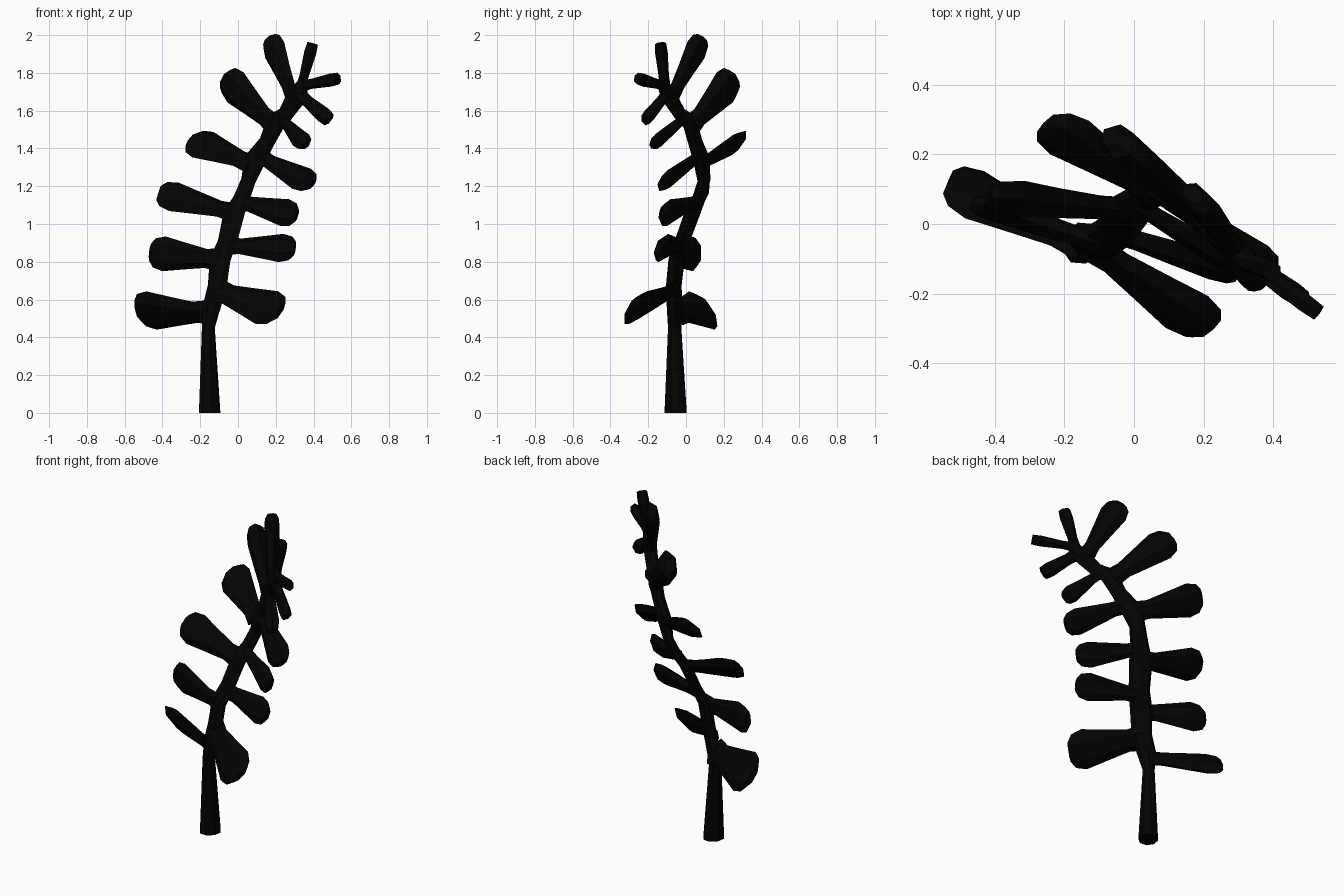
import bpy, bmesh, math
from mathutils import Vector

mat = bpy.data.materials.new("black")
mat.diffuse_color = (0.001, 0.001, 0.001, 1)


def loft(name, rings, sides):
    """Skin elliptical rings: (centre, wide half-axis, thin half-axis)."""
    bm = bmesh.new()
    loops = []
    for c, u, v in rings:
        loops.append([bm.verts.new(c + u * math.cos(a) + v * math.sin(a))
                      for a in (2 * math.pi * i / sides for i in range(sides))])
    for a, b in zip(loops, loops[1:]):
        for i in range(sides):
            j = (i + 1) % sides
            bm.faces.new((a[i], a[j], b[j], b[i]))
    bm.faces.new(loops[0][::-1])
    bm.faces.new(loops[-1])
    bmesh.ops.recalc_face_normals(bm, faces=bm.faces)
    me = bpy.data.meshes.new(name)
    bm.to_mesh(me)
    bm.free()
    me.materials.append(mat)
    ob = bpy.data.objects.new(name, me)
    bpy.context.collection.objects.link(ob)
    return ob


def square_to(vec, axis):
    return (vec - axis * vec.dot(axis)).normalized()


def leaf(name, base, tip, across, width, profile, thick):
    base, tip = Vector(base), Vector(tip)
    axis = (tip - base).normalized()
    u = square_to(Vector(across), axis)
    v = axis.cross(u)
    loft(name, [(base.lerp(tip, t), u * width / 2 * w, v * thick * h)
                for t, w, h in profile], 6)


# stem: x, y, z, half width, half thickness
stem = [(-0.15, -0.055, 0, .056, .064), (-0.157, -0.06, .45, .034, .038),
        (-0.14, -0.06, .56, .055, .036), (-0.11, -0.065, .67, .058, .034),
        (-0.095, -0.05, .81, .064, .033), (-0.055, -0.02, .91, .06, .03),
        (-0.02, .035, 1.06, .066, .03), (.02, .07, 1.14, .052, .028),
        (.055, .095, 1.23, .046, .028), (.085, .085, 1.33, .064, .034),
        (.15, .05, 1.43, .046, .034), (.20, .02, 1.54, .056, .034),
        (.25, -0.03, 1.58, .042, .032), (.30, -0.08, 1.66, .054, .032),
        (.335, -0.115, 1.72, .042, .03), (.35, -0.125, 1.76, .028, .022)]
pts = [Vector(s[:3]) for s in stem]
rings = []
for i, s in enumerate(stem):
    t = (pts[min(i + 1, len(pts) - 1)] - pts[max(i - 1, 0)]).normalized()
    if i == 0:
        t = Vector((0, 0, 1))
    u = square_to(Vector((.87, -.5, 0)), t)
    rings.append((pts[i], u * s[3], t.cross(u) * s[4]))
loft("stem", rings, 8)

# paddle leaves, widest near the rounded tip:
# base, tip, width direction, width, half thickness
paddle = [(0, .65, .8), (.2, .55, .8), (.5, .77, .92), (.8, 1, 1),
          (.94, .84, .9), (1, .5, .6)]
left = [((-.15, -.06, .53), (-.535, .12, .545), (-.03, -.17, .23), .25, .036),
        ((-.10, -.06, .81), (-.465, .06, .85), (0, .02, 1), .185, .036),
        ((-.02, .04, 1.06), (-.42, .08, 1.165), (0, .1, .15), .19, .034),
        ((.07, .085, 1.32), (-.25, .29, 1.445), (.08, .12, .15), .20, .034),
        ((.19, .03, 1.52), (-.065, .25, 1.775), (.1, -.1, .17), .20, .055),
        ((.29, -.075, 1.67), (.17, .085, 1.985), (.1, -.09, .1), .16, .042)]
right = [((-.12, -.065, .65), (.22, -.30, .535), (.09, .12, .19), .23, .036),
         ((-.06, -.025, .885), (.30, -.145, .87), (0, .06, .15), .16, .032),
         ((0, .06, 1.12), (.31, -.13, 1.045), (0, .3, 1), .15, .03),
         ((.11, .07, 1.36), (.392, -.13, 1.21), (.08, .08, .13), .155, .034),
         ((.23, -.01, 1.56), (.36, -.18, 1.415), (.08, .02, .06), .105, .032)]
for side, leaves in (("left", left), ("right", right)):
    for i, (b, t, a, w, h) in enumerate(leaves):
        leaf(f"leaf_{side}_{i + 1}", b, t, a, w, paddle, h)

# slim young leaves at the top, blunt ended
slim = [(0, .9, .95), (.3, .75, .85), (.8, 1, 1), (1, .9, .9)]
top = [((.33, -.11, 1.71), (.395, -.135, 1.955), (1, -.6, 0), .075, .032),
       ((.33, -.11, 1.73), (.53, -.255, 1.77), (0, 0, 1), .07, .03),
       ((.32, -.10, 1.69), (.482, -.215, 1.552), (.6, 0, 1), .085, .03)]
for i, (b, t, a, w, h) in enumerate(top):
    leaf(f"top_leaf_{i + 1}", b, t, a, w, slim, h)
